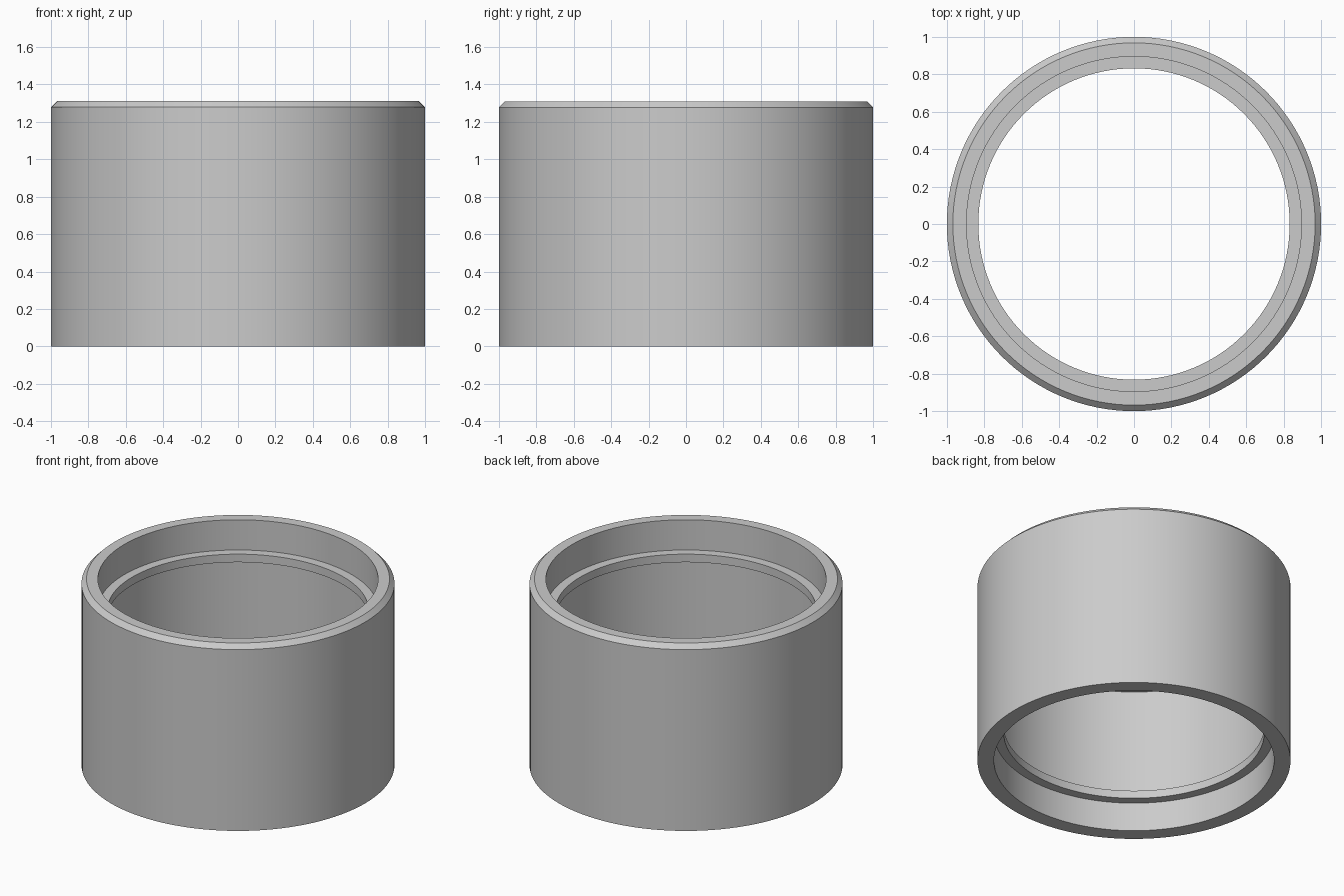
import bpy
import bmesh
import math
from mathutils import Matrix, Vector

cube = bpy.data.objects.get("Cube")
if cube:
    bpy.data.objects.remove(cube, do_unlink=True)

# Plain grey metal
grey = bpy.data.materials.new("plain_grey")
grey.use_nodes = True
colour = (0.6, 0.6, 0.6, 1)
grey.diffuse_color = colour
grey.node_tree.nodes["Principled BSDF"].inputs["Base Color"].default_value = colour

SEGMENTS = 128
HEIGHT = 1.31
OUTER, SOCKET, LIP, MIDDLE = 1.0, 0.895, 0.832, 0.925
CHAMFER = 0.032

# Closed wall section as (radius, height): outside, chamfered rim, then down the bore
section = [
    (OUTER, 0), (OUTER, HEIGHT - CHAMFER), (OUTER - CHAMFER, HEIGHT),
    (SOCKET, HEIGHT), (SOCKET, 1.097),      # upper socket
    (LIP, 1.097), (LIP, 1.04),              # upper lip
    (MIDDLE, 1.04), (MIDDLE, 0.258),        # recessed middle bore
    (LIP, 0.258), (LIP, 0.203),             # lower lip
    (SOCKET, 0.203), (SOCKET, 0),           # lower socket
]


def lathe(name, profile, material):
    """Revolve a closed section about the z axis."""
    bm = bmesh.new()
    rings = []
    for i in range(SEGMENTS):
        turn = Matrix.Rotation(math.tau * i / SEGMENTS, 3, "Z")
        rings.append([bm.verts.new(turn @ Vector((r, 0, z))) for r, z in profile])
    n = len(profile)
    for i, ring in enumerate(rings):
        after = rings[(i + 1) % SEGMENTS]
        for j in range(n):
            k = (j + 1) % n
            bm.faces.new((ring[j], after[j], after[k], ring[k]))
    bmesh.ops.recalc_face_normals(bm, faces=bm.faces)
    mesh = bpy.data.meshes.new(name)
    bm.to_mesh(mesh)
    bm.free()
    mesh.materials.append(material)
    obj = bpy.data.objects.new(name, mesh)
    bpy.context.collection.objects.link(obj)
    return obj


sleeve = lathe("coupling_sleeve", section, grey)
bpy.ops.object.select_all(action="DESELECT")
sleeve.select_set(True)
bpy.context.view_layer.objects.active = sleeve
bpy.ops.object.shade_smooth_by_angle(angle=math.radians(30))
